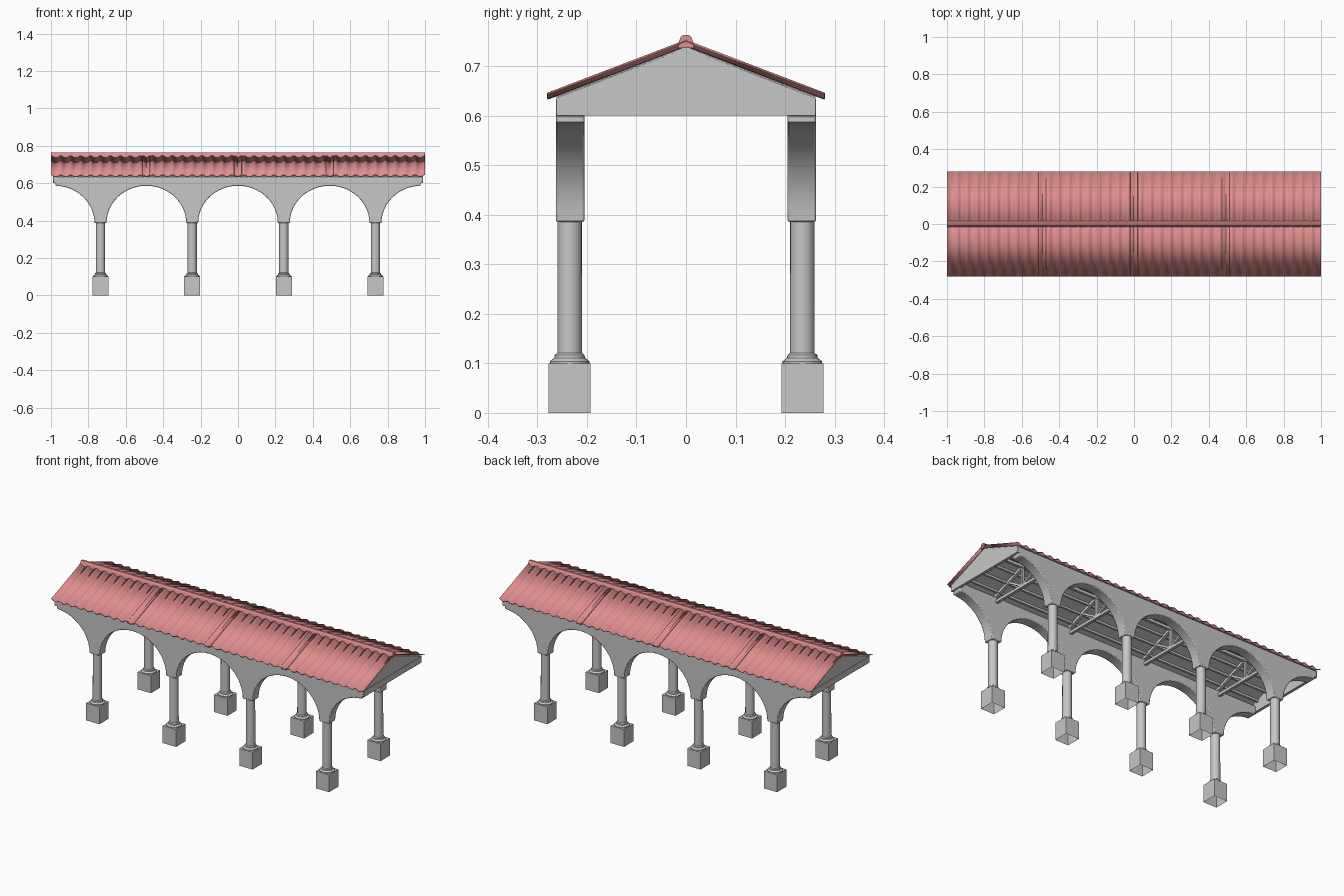
import bpy, bmesh, math
from mathutils import Vector

cube = bpy.data.objects.get("Cube")
if cube:
    bpy.data.objects.remove(cube, do_unlink=True)


def material(name, rgb):
    m = bpy.data.materials.new(name)
    m.use_nodes = True
    m.diffuse_color = (*rgb, 1)
    m.node_tree.nodes["Principled BSDF"].inputs["Base Color"].default_value = (*rgb, 1)
    return m


STONE = material("grey stone", (0.57, 0.57, 0.57))
TILE = material("red clay tile", (0.74, 0.27, 0.27))

COLUMN_X = (-0.735, -0.245, 0.245, 0.735)
ROW_Y = 0.235
APEX, SLOPE = 0.737, 0.382          # underside line of the roof


def under(y):
    return APEX - SLOPE * abs(y)


def finish(name, bm, mat, smooth=False):
    bmesh.ops.recalc_face_normals(bm, faces=bm.faces)
    mesh = bpy.data.meshes.new(name)
    bm.to_mesh(mesh)
    bm.free()
    ob = bpy.data.objects.new(name, mesh)
    bpy.context.collection.objects.link(ob)
    mesh.materials.append(mat)
    if smooth:
        bpy.ops.object.select_all(action="DESELECT")
        ob.select_set(True)
        bpy.context.view_layer.objects.active = ob
        bpy.ops.object.shade_smooth_by_angle(angle=math.radians(35))
    return ob


def prism(name, outline, depth, mat, smooth=False):
    """Extrude a closed outline of 3D points along a vector."""
    bm = bmesh.new()
    face = bm.faces.new([bm.verts.new(p) for p in outline])
    new = bmesh.ops.extrude_face_region(bm, geom=[face])["geom"]
    verts = [v for v in new if isinstance(v, bmesh.types.BMVert)]
    bmesh.ops.translate(bm, verts=verts, vec=depth)
    return finish(name, bm, mat, smooth)


def beam(name, a, b, size):
    """Square timber between two points."""
    a, b = Vector(a), Vector(b)
    axis = (b - a).normalized()
    helper = Vector((0, 0, 1)) if abs(axis.z) < 0.9 else Vector((1, 0, 0))
    u = axis.cross(helper).normalized() * size / 2
    v = axis.cross(u).normalized() * size / 2
    return prism(name, [a + u + v, a - u + v, a - u - v, a + u - v], b - a, STONE)


def lathe(name, profile, x, y, steps=24):
    bm = bmesh.new()
    verts = [bm.verts.new((x + r, y, z)) for r, z in profile]
    edges = [bm.edges.new(pair) for pair in zip(verts, verts[1:])]
    bmesh.ops.spin(bm, geom=verts + edges, cent=(x, y, 0), axis=(0, 0, 1),
                   angle=math.tau, steps=steps)
    bmesh.ops.remove_doubles(bm, verts=bm.verts, dist=1e-5)
    return finish(name, bm, STONE, True)


# Pedestals, open underneath, and columns with a moulded foot
SHAFT = [(0.040, 0.099), (0.040, 0.104), (0.035, 0.108), (0.031, 0.111),
         (0.030, 0.117), (0.025, 0.121), (0.0245, 0.39)]
for side in (-1, 1):
    for x in COLUMN_X:
        bm = bmesh.new()
        bmesh.ops.create_cube(bm, size=1)
        bmesh.ops.scale(bm, vec=(0.085, 0.085, 0.1), verts=bm.verts)
        bmesh.ops.translate(bm, vec=(x, side * ROW_Y, 0.05), verts=bm.verts)
        bottom = [f for f in bm.faces if f.calc_center_median().z < 0.01]
        bmesh.ops.delete(bm, geom=bottom, context="FACES_ONLY")
        finish("pedestal", bm, STONE)
        lathe("column", SHAFT, x, side * ROW_Y)

# Arcade walls: elliptical arches springing from the columns
FOOT, HALF_SPAN, SPRING, RISE = 0.032, 0.213, 0.386, 0.2
lower = []
for x in COLUMN_X:
    flank = [(FOOT + HALF_SPAN * (1 - math.cos(t)), SPRING + RISE * math.sin(t))
             for t in [math.pi / 2 * i / 12 for i in range(12)]]
    lower += [(x - d, z) for d, z in reversed(flank)]
    lower += [(x + d, z) for d, z in flank]
    if x != COLUMN_X[-1]:
        lower.append((x + 0.245, SPRING + RISE))
end = [(0.975, 0.586), (0.975, 0.6), (0.99, 0.603), (0.99, 0.636)]
outline = [(-x, z) for x, z in reversed(end)] + lower + end
for side in (-1, 1):
    wall = prism("arcade_wall", [(x, side * 0.263, z) for x, z in outline],
                 (0, -side * 0.058, 0), STONE, True)
    bevel = wall.modifiers.new("Soft edges", "BEVEL")
    bevel.width, bevel.segments = 0.004, 2
    bevel.limit_method, bevel.angle_limit = "ANGLE", math.radians(50)

# Gable ends: a tie band with a triangular panel above
for side in (-1, 1):
    x = side * 0.988
    prism("gable_panel", [(x, -0.262, 0.636), (x, 0.262, 0.636), (x, 0, APEX)],
          (-side * 0.012, 0, 0), STONE)
    prism("gable_band", [(x + side * 0.002, y, z) for y, z in
                         ((-0.262, 0.601), (0.262, 0.601), (0.262, 0.636), (-0.262, 0.636))],
          (-side * 0.016, 0, 0), STONE)

# Trusses over each pair of columns
for x in COLUMN_X:
    beam("truss_tie", (x, -0.22, 0.61), (x, 0.22, 0.61), 0.016)
    beam("truss_king_post", (x, 0, 0.61), (x, 0, 0.725), 0.014)
    for side in (-1, 1):
        beam("truss_rafter", (x, side * 0.24, under(0.24) - 0.014),
             (x, 0, APEX - 0.014), 0.016)
        beam("truss_strut", (x, side * 0.01, 0.618),
             (x, side * 0.11, under(0.11) - 0.016), 0.012)

# Purlins, ridge beam and roof boards
beam("ridge_beam", (-0.98, 0, 0.722), (0.98, 0, 0.722), 0.016)
for side in (-1, 1):
    for y in (0.06, 0.125, 0.19):
        z = under(y) - 0.007
        beam("purlin", (-0.98, side * y, z), (0.98, side * y, z), 0.012)
    eave = side * 0.264
    prism("roof_boards", [(-0.99, 0, APEX), (-0.99, eave, under(eave)),
                          (-0.99, eave, under(eave) + 0.003), (-0.99, 0, APEX + 0.003)],
          (1.98, 0, 0), STONE)

# Ribbed tile panels, overlapping by about one rib
RIBS, WIDTH, PER_RIB = 10, 0.53, 10
for side in (-1, 1):
    for panel in range(4):
        bm = bmesh.new()
        rows = []
        for i in range(RIBS * PER_RIB + 1):
            x = -1 + panel * 0.49 + WIDTH * i / (RIBS * PER_RIB)
            wave = (0.5 + 0.5 * math.cos(math.tau * i / PER_RIB)) ** 1.4
            h = 0.004 + 0.010 * wave + 0.001 * (panel % 2)
            rows.append([bm.verts.new((x, side * y, under(y) + h)) for y in (0.0, 0.28)])
        for (a, b), (c, d) in zip(rows, rows[1:]):
            bm.faces.new((a, b, d, c) if side < 0 else (a, c, d, b))
        tiles = finish("roof_tiles", bm, TILE, True)
        thick = tiles.modifiers.new("Thickness", "SOLIDIFY")
        thick.thickness, thick.offset = 0.003, 0

# Rounded ridge cap
half = [(0.017, 0.737), (0.014, 0.750), (0.011, 0.759), (0.006, 0.763)]
cap = [(y, z) for y, z in half] + [(-y, z) for y, z in reversed(half)]
prism("ridge_cap", [(-1, y, z) for y, z in cap], (2, 0, 0), TILE, True)
